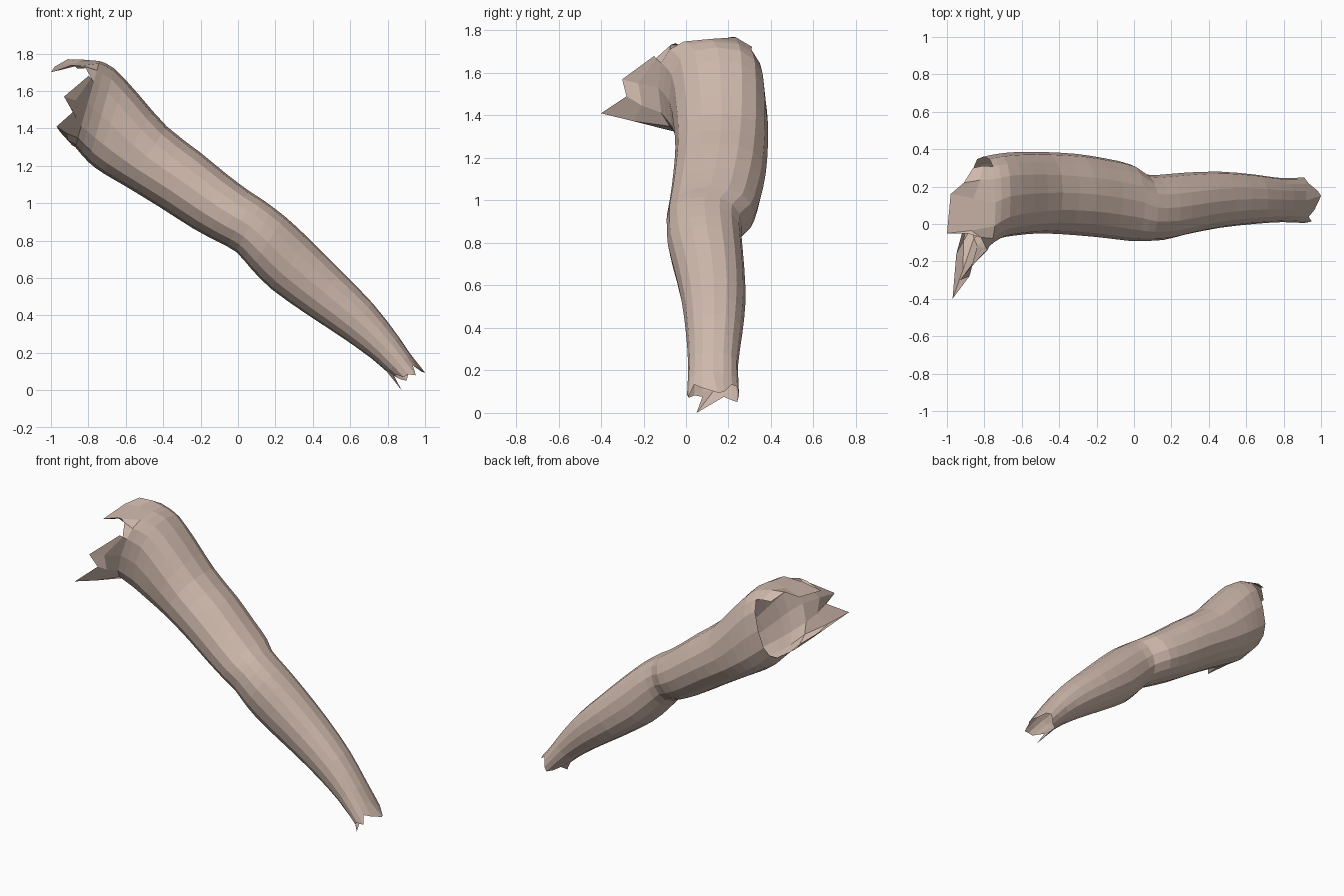
import bpy, bmesh, math, random
from mathutils import Vector

cube = bpy.data.objects.get("Cube")
if cube:
    bpy.data.objects.remove(cube, do_unlink=True)

random.seed(4)
SIDES, STEPS = 16, 2

skin = bpy.data.materials.new("skin")
skin.use_nodes = True
skin.diffuse_color = (0.62, 0.48, 0.41, 1)
skin.node_tree.nodes["Principled BSDF"].inputs["Base Color"].default_value = skin.diffuse_color

# Cross-sections, shoulder to wrist: upper x, z, lower x, z, front y, back y
sections = [
    (-.74, 1.76, -.87, 1.30, -.13, .36),
    (-.66, 1.72, -.80, 1.22, -.08, .375),
    (-.53, 1.58, -.72, 1.16, -.06, .385),
    (-.38, 1.41, -.60, 1.09, -.05, .385),
    (-.20, 1.27, -.42, .98, -.06, .375),
    (-.06, 1.155, -.24, .865, -.075, .35),
    (.06, 1.065, -.11, .795, -.09, .32),
    (.13, 1.02, -.01, .74, -.09, .265),
    (.25, .93, .07, .65, -.085, .265),
    (.38, .81, .18, .54, -.055, .275),
    (.55, .64, .37, .405, -.02, .28),
    (.72, .465, .56, .28, 0, .265),
    (.86, .285, .72, .165, .01, .245),
    (.97, .12, .85, .05, .005, .25),
]


def blend(a, b, c, d, t):
    """Smooth curve through b and c."""
    return [q + t / 2 * (r - p + t * (2 * p - 5 * q + 4 * r - s + t * (3 * (q - r) + s - p)))
            for p, q, r, s in zip(a, b, c, d)]


def power(v, e):
    return math.copysign(abs(v) ** e, v)


def ring(section, squareness):
    """Points from the top, round by the front, bottom and back."""
    ux, uz, lx, lz, front, back = section
    upper, lower = Vector((ux, 0, uz)), Vector((lx, 0, lz))
    mid, up = (upper + lower) / 2, (upper - lower) / 2
    points = []
    for k in range(SIDES):
        a = math.tau * k / SIDES
        p = mid + up * power(math.cos(a), squareness)
        p.y = (front + back) / 2 - (back - front) / 2 * power(math.sin(a), squareness)
        points.append(p)
    return points


# Arm rings, boxier at the shoulder
rings = []
last = len(sections) - 1
for i in range(last):
    four = [sections[min(max(j, 0), last)] for j in range(i - 1, i + 3)]
    for s in range(STEPS):
        t = s / STEPS
        rings.append(ring(blend(*four, t), min(.92, .7 + .06 * (i + t))))
rings.append(ring(sections[-1], .92))

# Torn wrist edge
axis = Vector((.64, 0, -.77))
for k, p in enumerate(rings[-1]):
    p += axis * random.choice((-.03, .0, .025))
rings[-1][0] = Vector((1, .15, .095))
rings[-1][SIDES // 2] = Vector((.875, .05, 0))

# Torn shoulder edge: top flap and chest flap by position round the rim
torn = {
    0: (-.98, .16, 1.73), 1: (-1, -.05, 1.70), 2: (-.89, -.05, 1.74), 3: (-.80, -.15, 1.68),
    4: (-.93, -.30, 1.57), 5: (-.88, -.28, 1.49), 6: (-.97, -.40, 1.41),
    7: (-.95, -.16, 1.38), 8: (-.90, .02, 1.34), 14: (-.86, .30, 1.72), 15: (-.91, .22, 1.77),
}

bm = bmesh.new()
grid = [[bm.verts.new(p) for p in r] for r in rings]
for a, b in zip(grid, grid[1:]):
    for k in range(SIDES):
        n = (k + 1) % SIDES
        bm.faces.new((a[k], a[n], b[n], b[k]))

# Flaps, each with a slightly bowed middle row
rim = grid[0]
centre = sum((v.co for v in rim), Vector()) / SIDES
tips, middles = {}, {}
for k, end in torn.items():
    end = Vector(end)
    bow = (rim[k].co - centre) * .04
    middles[k] = bm.verts.new((rim[k].co + end) / 2 + bow)
    tips[k] = bm.verts.new(end)
for k in torn:
    n = (k + 1) % SIDES
    if n in torn:
        bm.faces.new((rim[n], rim[k], middles[k], middles[n]))
        if k != 2:
            bm.faces.new((middles[n], middles[k], tips[k], tips[n]))
    else:
        bm.faces.new((rim[n], rim[k], middles[k]))

bmesh.ops.recalc_face_normals(bm, faces=bm.faces)
# Make the open shell face outward
bm.normal_update()
inner = sum((f.calc_center_median() - Vector((0, .14, .95))).dot(f.normal) * f.calc_area()
            for f in bm.faces)
if inner < 0:
    bmesh.ops.reverse_faces(bm, faces=bm.faces)

mesh = bpy.data.meshes.new("arm")
bm.to_mesh(mesh)
bm.free()
mesh.materials.append(skin)
arm = bpy.data.objects.new("arm", mesh)
bpy.context.collection.objects.link(arm)
